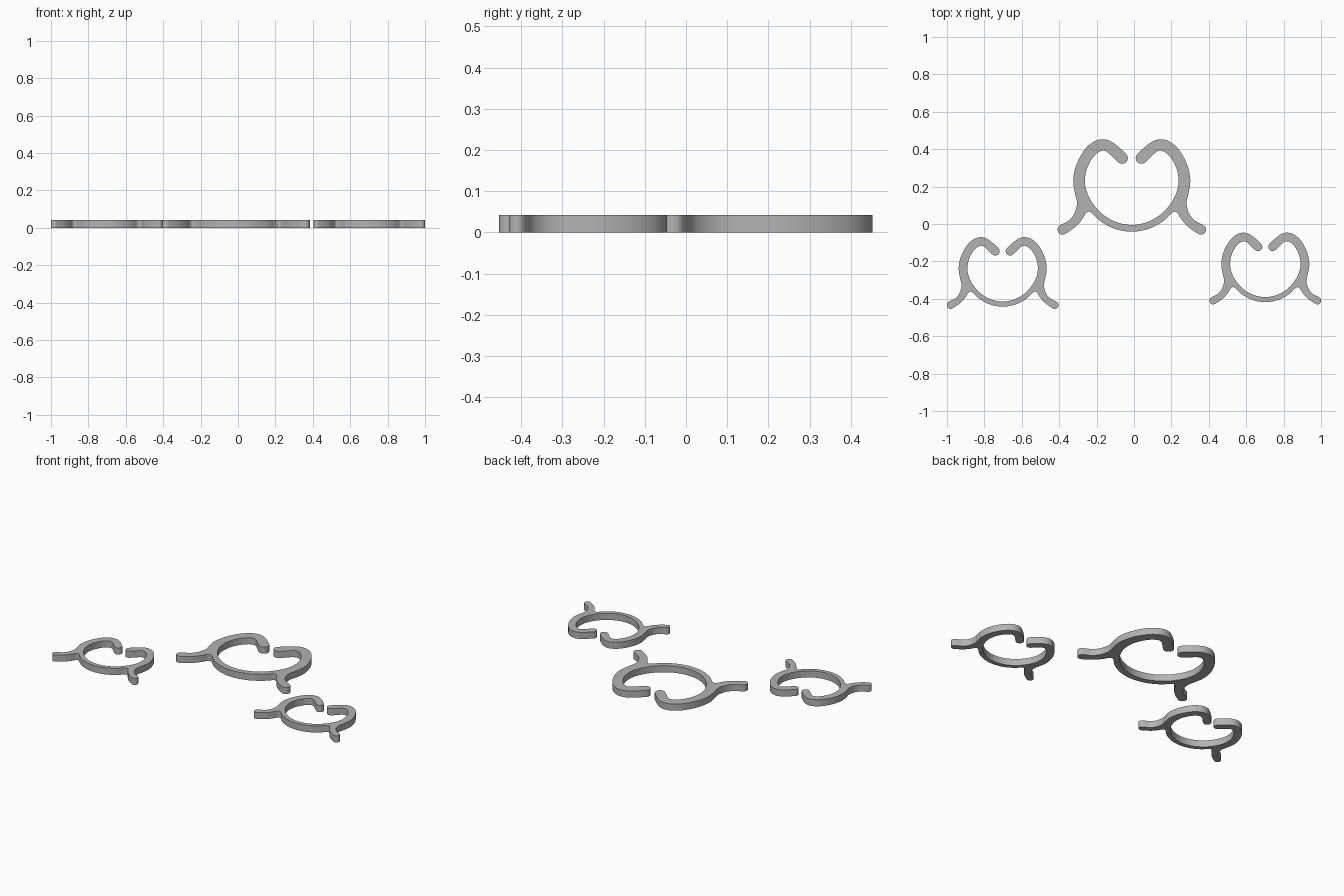
import bpy, bmesh, math
from mathutils import Vector
from mathutils.geometry import interpolate_bezier

if "Cube" in bpy.data.objects:
    bpy.data.objects.remove(bpy.data.objects["Cube"])

THICK = 0.042


def cap(cx, cy, r, start, end, n=4):
    """Rounded end of an arm."""
    return [(cx + r * math.cos(math.radians(start + (end - start) * i / n)),
             cy + r * math.sin(math.radians(start + (end - start) * i / n)))
            for i in range(n + 1)]


# right half of the clip outline: inside edge, hook tip, outside edge, foot, underside
half = [(0, -.005), (.09, .013), (.165, .06), (.215, .12), (.243, .18), (.25, .235),
        (.24, .295), (.212, .35), (.183, .38), (.155, .392), (.13, .384)]
half += cap(.052, .353, .031, -50, -230)
half += [(.105, .438), (.15, .453), (.2, .442), (.25, .40), (.295, .32), (.313, .235),
         (.303, .16), (.293, .115), (.305, .06), (.335, .02)]
half += cap(.37, -.03, .027, 50, -130)
half += [(.295, -.01), (.262, .03), (.245, .057), (.228, .066), (.21, .055),
         (.168, .015), (.09, -.026), (0, -.041)]
outline = [Vector(p) for p in half] + [Vector((-x, y)) for x, y in half[-2:0:-1]]


def smooth_loop(pts, steps=4):
    """Closed smooth curve through the points."""
    out, n = [], len(pts)
    for i in range(n):
        a, b, c, d = (pts[(i + k) % n] for k in (-1, 0, 1, 2))
        length = (c - b).length / 3
        h1 = b + (c - a).normalized() * length
        h2 = c - (d - b).normalized() * length
        out += interpolate_bezier(b, h1, h2, c, steps + 1)[:-1]
    return out


grey = bpy.data.materials.new("grey plastic")
grey.diffuse_color = (0.45, 0.45, 0.45, 1)
grey.use_nodes = True
grey.node_tree.nodes["Principled BSDF"].inputs["Base Color"].default_value = grey.diffuse_color
loop = smooth_loop(outline)


def clip(name, x, y, scale):
    bm = bmesh.new()
    face = bm.faces.new([bm.verts.new((p[0] * scale, p[1] * scale, 0)) for p in loop])
    ext = bmesh.ops.extrude_face_region(bm, geom=[face], use_keep_orig=True)
    top = [v for v in ext["geom"] if isinstance(v, bmesh.types.BMVert)]
    bmesh.ops.translate(bm, verts=top, vec=(0, 0, THICK))
    bmesh.ops.recalc_face_normals(bm, faces=bm.faces)
    mesh = bpy.data.meshes.new(name)
    bm.to_mesh(mesh)
    bm.free()
    mesh.materials.append(grey)
    ob = bpy.data.objects.new(name, mesh)
    ob.location = (x, y, 0)
    bpy.context.collection.objects.link(ob)
    bpy.context.view_layer.objects.active = ob
    ob.select_set(True)
    bpy.ops.object.shade_smooth_by_angle(angle=math.radians(35))
    ob.select_set(False)


clip("large_clip", -.012, 0, 1)
clip("small_clip_left", -.702, -.411, .752)
clip("small_clip_right", .702, -.387, .752)
